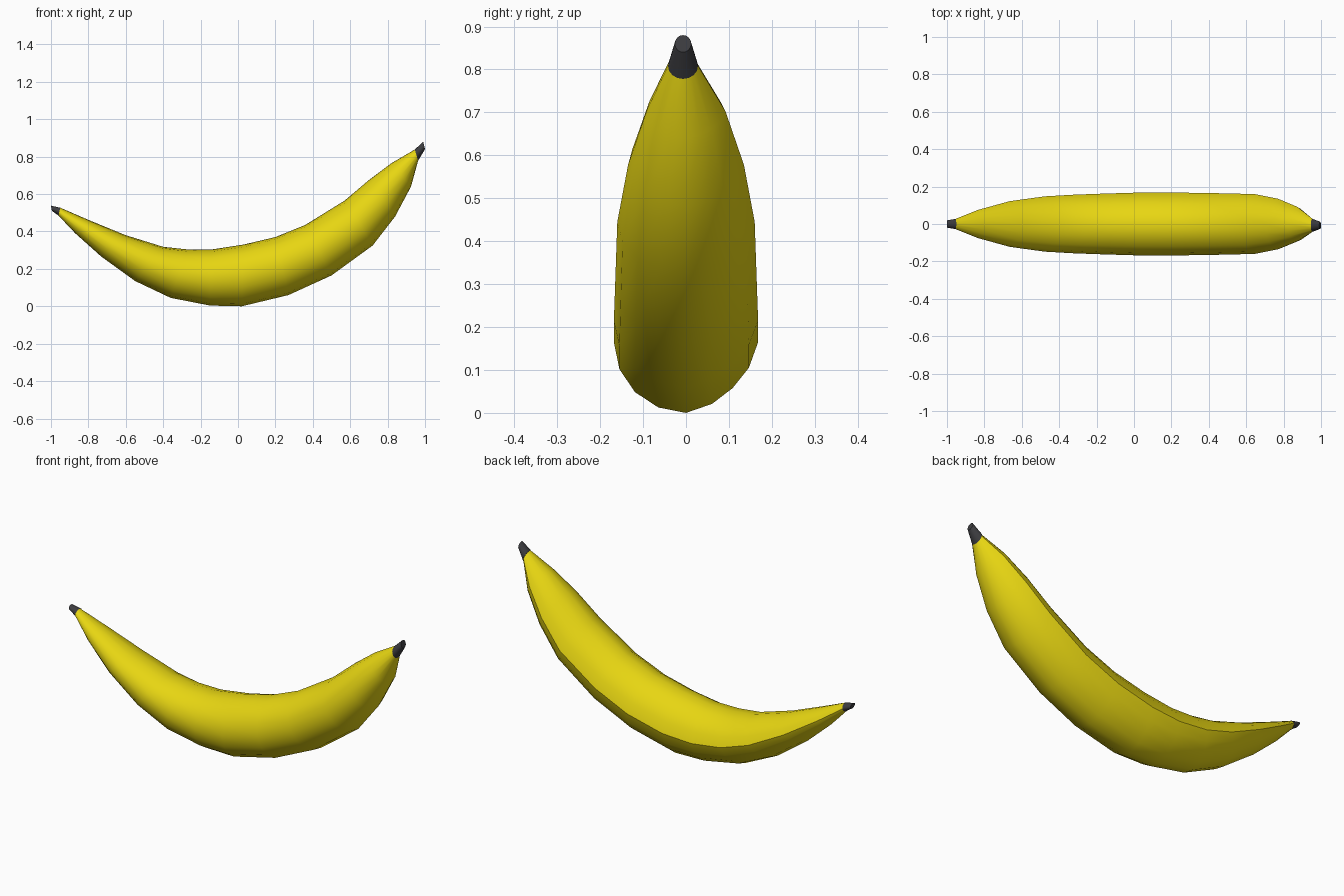
import bpy
import bmesh
import math
from mathutils import Vector

default_cube = bpy.data.objects.get("Cube")
if default_cube:
    bpy.data.objects.remove(default_cube, do_unlink=True)

SIDES = 16


def make_material(name, colour):
    material = bpy.data.materials.new(name)
    material.use_nodes = True
    material.diffuse_color = (*colour, 1)
    shader = material.node_tree.nodes["Principled BSDF"]
    shader.inputs["Base Color"].default_value = (*colour, 1)
    shader.inputs["Roughness"].default_value = 0.6
    return material


def section_point(angle, ridged):
    """Unit cross-section: round at the front, pinched to a ridge at the back."""
    across, up = math.cos(angle), math.sin(angle)
    if ridged and across > 0:
        length = (abs(across) ** 1.6 + abs(up) ** 1.6) ** (1 / 1.6)
        across, up = across / length, up / length
    return across, up


def loft(name, stations, material, ridged=False, capped=False):
    """Skin rings given as (inner x, inner z, outer x, outer z, half width, y)."""
    bm = bmesh.new()
    rings = []
    for inner_x, inner_z, outer_x, outer_z, half_width, y in stations:
        inner = Vector((inner_x, y, inner_z))
        outer = Vector((outer_x, y, outer_z))
        centre, rise = (inner + outer) / 2, (inner - outer) / 2
        ring = []
        for i in range(SIDES):
            across, up = section_point(math.tau * i / SIDES, ridged)
            offset = Vector((0, across * half_width, 0))
            ring.append(bm.verts.new(centre + rise * up + offset))
        rings.append(ring)

    for ring, following in zip(rings, rings[1:]):
        for i in range(SIDES):
            j = (i + 1) % SIDES
            face = bm.faces.new((ring[i], ring[j], following[j], following[i]))
            face.smooth = True
        if ridged:
            bm.edges.get((ring[0], following[0])).smooth = False
    if capped:
        for ring in (rings[0], rings[-1]):
            cap = bm.faces.new(ring)
            for edge in cap.edges:
                edge.smooth = False
    bmesh.ops.recalc_face_normals(bm, faces=bm.faces)

    mesh = bpy.data.meshes.new(name)
    bm.to_mesh(mesh)
    bm.free()
    mesh.materials.append(material)
    obj = bpy.data.objects.new(name, mesh)
    bpy.context.collection.objects.link(obj)
    return obj


yellow = make_material("ripe yellow", (0.8, 0.67, 0.006))
charcoal = make_material("charcoal", (0.045, 0.045, 0.05))

# Curved peel, from the slim right end to the fuller left end
peel = [
    (-0.95, 0.527, -0.96, 0.485, 0.027, 0),
    (-0.8, 0.462, -0.87, 0.39, 0.075, 0),
    (-0.6, 0.38, -0.73, 0.265, 0.122, 0),
    (-0.4, 0.318, -0.55, 0.135, 0.148, 0),
    (-0.27, 0.304, -0.36, 0.045, 0.157, 0),
    (-0.14, 0.304, -0.15, 0.004, 0.163, 0),
    (0.03, 0.33, 0.02, 0, 0.168, 0),
    (0.2, 0.37, 0.27, 0.06, 0.168, 0),
    (0.36, 0.435, 0.5, 0.165, 0.165, 0),
    (0.57, 0.565, 0.72, 0.325, 0.16, 0),
    (0.7, 0.675, 0.84, 0.48, 0.135, 0),
    (0.82, 0.765, 0.925, 0.64, 0.092, 0),
    (0.945, 0.838, 0.963, 0.778, 0.035, -0.007),
]
loft("banana_peel", peel, yellow, ridged=True)

# Dark blossom tip and stem
blossom_tip = [peel[0], (-1, 0.538, -0.995, 0.51, 0.02, 0)]
loft("blossom_tip", blossom_tip, charcoal, capped=True)
stem = [peel[-1], (0.99, 0.88, 1, 0.84, 0.019, -0.007)]
loft("stem", stem, charcoal, capped=True)
